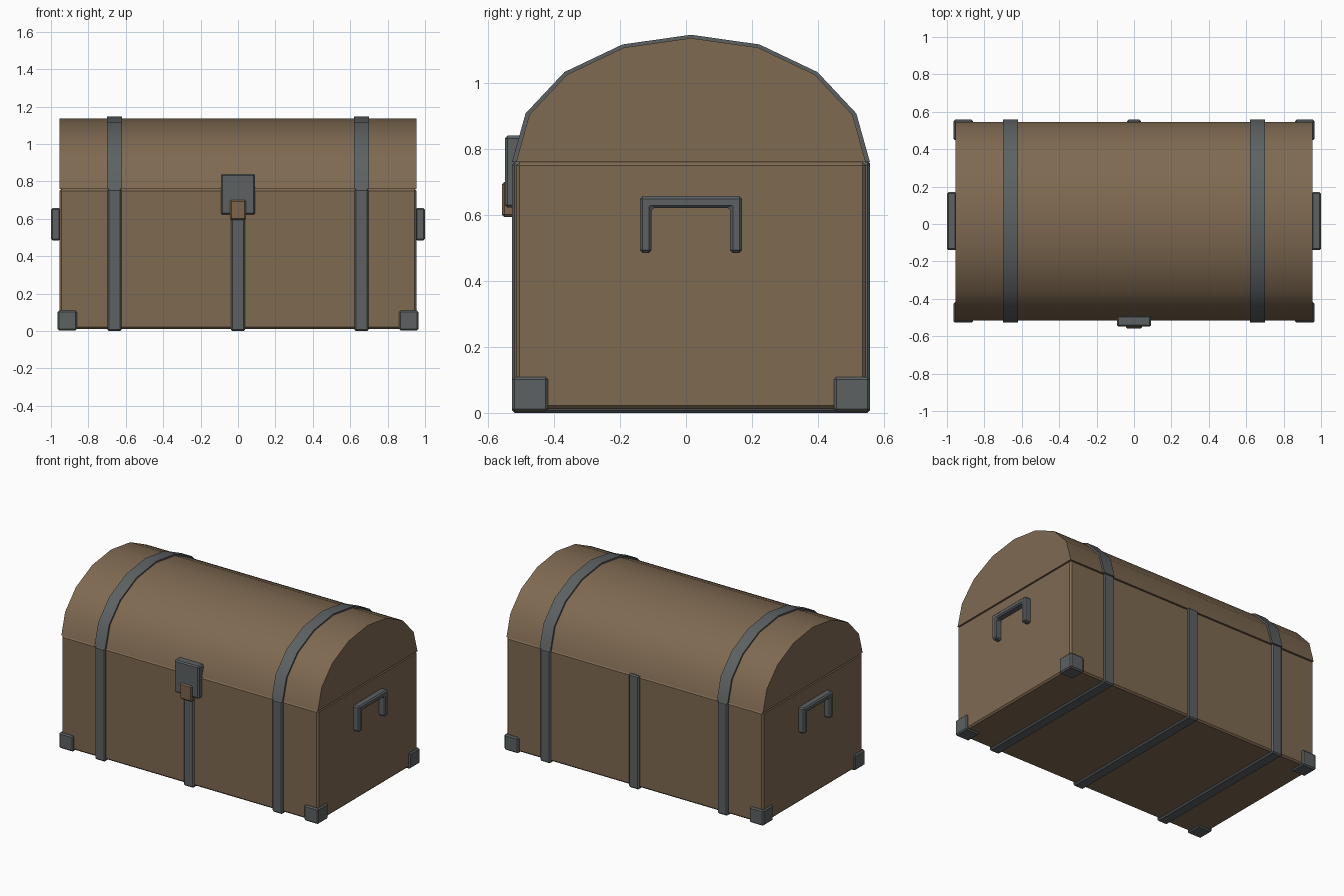
import bpy, bmesh
from math import sin, cos, pi, radians

if "Cube" in bpy.data.objects:
    bpy.data.objects.remove(bpy.data.objects["Cube"], do_unlink=True)


def material(name, rgb):
    m = bpy.data.materials.new(name)
    m.use_nodes = True
    m.diffuse_color = (*rgb, 1)
    m.node_tree.nodes["Principled BSDF"].inputs["Base Color"].default_value = (*rgb, 1)
    return m


wood = material("brown wood", (0.212, 0.143, 0.083))
iron = material("grey iron", (0.107, 0.12, 0.122))
bronze = material("dull bronze", (0.205, 0.127, 0.07))

CY = 0.015      # depth centre of the chest, offset by the clasp
SEAM = 0.76     # height where the lid meets the box


def finish(name, bm, mat, smooth=0):
    bmesh.ops.recalc_face_normals(bm, faces=bm.faces)
    mesh = bpy.data.meshes.new(name)
    bm.to_mesh(mesh)
    bm.free()
    mesh.materials.append(mat)
    obj = bpy.data.objects.new(name, mesh)
    bpy.context.collection.objects.link(obj)
    if smooth:
        bpy.ops.object.select_all(action='DESELECT')
        obj.select_set(True)
        bpy.context.view_layer.objects.active = obj
        bpy.ops.object.shade_smooth_by_angle(angle=radians(smooth))
    return obj


def box(name, xs, ys, zs, mat, bevel=0.008):
    bm = bmesh.new()
    bmesh.ops.create_cube(bm, size=1)
    for v in bm.verts:
        for i, (lo, hi) in enumerate((xs, ys, zs)):
            v.co[i] = hi if v.co[i] > 0 else lo
    bmesh.ops.bevel(bm, geom=bm.edges[:], offset=bevel, segments=1, affect='EDGES')
    return finish(name, bm, mat)


def extrude_x(name, profile, x0, x1, mat, bevel=0, smooth=0):
    """Extrude a (y, z) outline along x."""
    bm = bmesh.new()
    face = bm.faces.new([bm.verts.new((x0, y, z)) for y, z in profile])
    new = bmesh.ops.extrude_face_region(bm, geom=[face])["geom"]
    bmesh.ops.translate(bm, vec=(x1 - x0, 0, 0),
                        verts=[g for g in new if isinstance(g, bmesh.types.BMVert)])
    if bevel:
        bmesh.ops.bevel(bm, geom=bm.edges[:], offset=bevel, segments=1, affect='EDGES')
    return finish(name, bm, mat, smooth)


def arch(half_width, rise):
    return [(CY + half_width * cos(pi * i / 8), SEAM + rise * sin(pi * i / 8))
            for i in range(9)]


# Wooden box and arched lid
box("chest_body", (-0.955, 0.955), (CY - 0.53, CY + 0.53), (0.012, SEAM), wood, 0.01)
extrude_x("chest_lid", arch(0.53, 0.376), -0.955, 0.955, wood, smooth=35)

# Iron straps round the box and over the lid
for side, sx in (("right", -1), ("left", 1)):
    x = sx * 0.66
    box(side + "_body_strap", (x - 0.038, x + 0.038),
        (CY - 0.5425, CY + 0.5425), (0, SEAM), iron)
    band = arch(0.5425, 0.386) + arch(0.52, 0.366)[::-1]
    extrude_x(side + "_lid_strap", band, x - 0.04, x + 0.04, iron, smooth=35)
box("centre_strap", (-0.038, 0.038), (CY - 0.5425, CY + 0.5425), (0, SEAM + 0.005), iron)

# Corner guards and carrying handles
for side, sx in (("right", -1), ("left", 1)):
    for end, sy in (("front", -1), ("back", 1)):
        xs = sorted((sx * 0.86, sx * 0.965))
        ys = sorted((CY + sy * 0.433, CY + sy * 0.5425))
        box(f"{end}_{side}_corner", xs, ys, (0.004, 0.109), iron)
    w, t, top, low = 0.155, 0.036, 0.657, 0.485
    outline = [(-w, low), (-w, top), (w, top), (w, low),
               (w - t, low), (w - t, top - t), (t - w, top - t), (t - w, low)]
    extrude_x(side + "_handle", [(CY + y, z) for y, z in outline],
              sx * 0.95, sx * 1.0, iron, bevel=0.008)

# Clasp plate and its latch
box("clasp_plate", (-0.092, 0.092), (-0.549, -0.49), (0.622, 0.84), iron)
box("clasp_latch", (-0.044, 0.044), (-0.558, -0.51), (0.593, 0.7), bronze)
